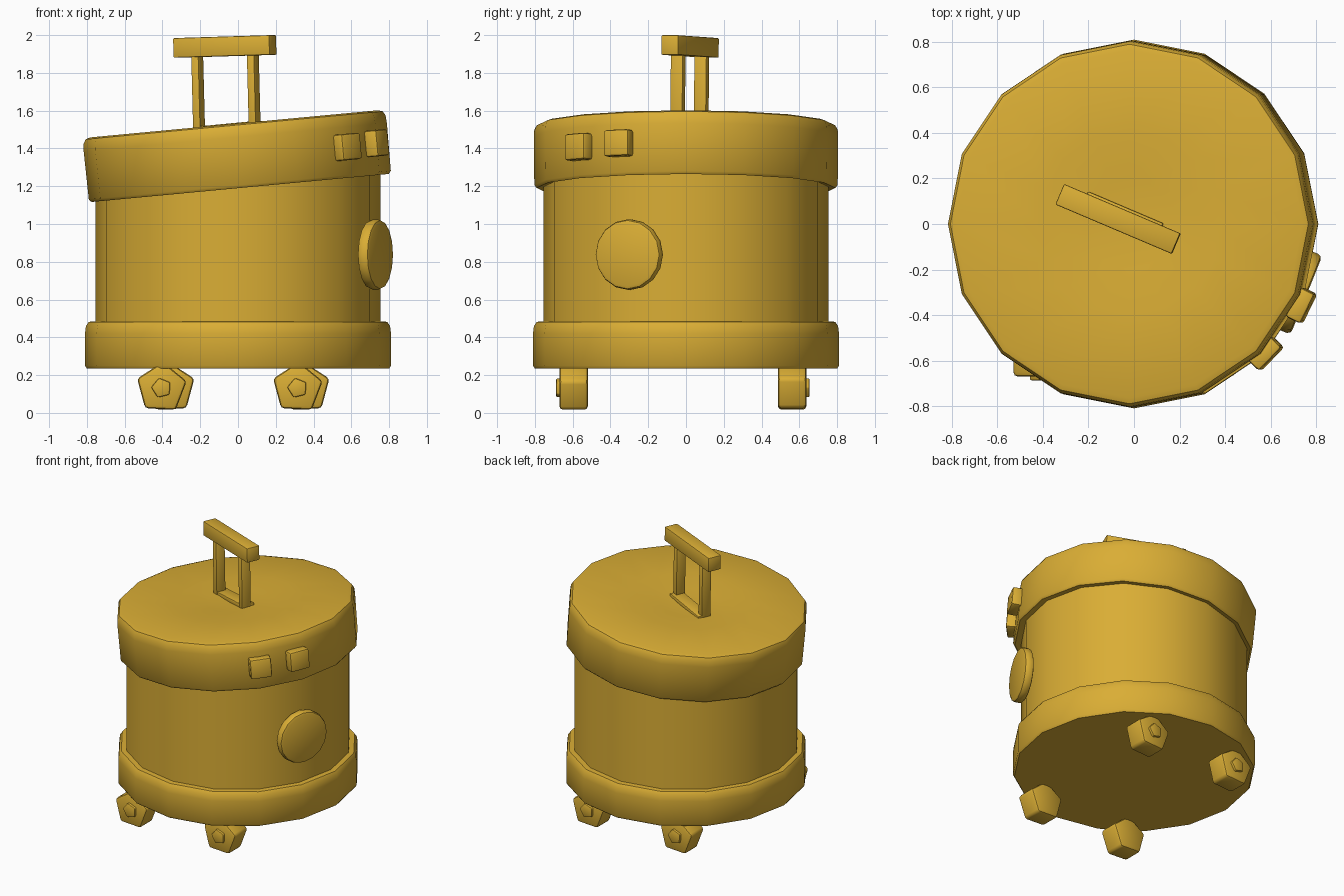
import bpy, bmesh, math
from mathutils import Matrix, Vector

cube = bpy.data.objects.get("Cube")
if cube:
    bpy.data.objects.remove(cube, do_unlink=True)

mat = bpy.data.materials.new("mustard yellow")
mat.use_nodes = True
YELLOW = (0.70, 0.42, 0.035, 1)
mat.diffuse_color = YELLOW
mat.node_tree.nodes["Principled BSDF"].inputs["Base Color"].default_value = YELLOW

LID_TILT = Matrix.Rotation(-0.094, 4, 'Y')


def finish(name, bm, matrix, bevel=0, segments=2, angle=40):
    """Turn a bmesh into a placed, bevelled, smooth-shaded object."""
    bmesh.ops.recalc_face_normals(bm, faces=bm.faces)
    if bevel:
        edges = [e for e in bm.edges if e.calc_face_angle(0) > math.radians(50)]
        bmesh.ops.bevel(bm, geom=edges, offset=bevel, segments=segments,
                        profile=0.5, affect='EDGES', clamp_overlap=True)
    mesh = bpy.data.meshes.new(name)
    bm.to_mesh(mesh)
    bm.free()
    mesh.materials.append(mat)
    obj = bpy.data.objects.new(name, mesh)
    bpy.context.collection.objects.link(obj)
    obj.matrix_world = matrix
    bpy.ops.object.select_all(action='DESELECT')
    obj.select_set(True)
    bpy.context.view_layer.objects.active = obj
    bpy.ops.object.shade_smooth_by_angle(angle=math.radians(angle))
    return obj


def lathe(name, profile, matrix, sides=16):
    """Stack rings of (radius, height); zero radius closes to a point."""
    bm = bmesh.new()
    rings = []
    for r, z in profile:
        if r == 0:
            rings.append([bm.verts.new((0, 0, z))] * sides)
        else:
            rings.append([bm.verts.new((r * math.cos(t), r * math.sin(t), z))
                          for t in (math.tau * i / sides for i in range(sides))])
    for low, high in zip(rings, rings[1:]):
        for i in range(sides):
            j = (i + 1) % sides
            corners = dict.fromkeys((low[i], low[j], high[j], high[i]))
            bm.faces.new(list(corners))
    return finish(name, bm, matrix)


def box(name, size, matrix, bevel):
    bm = bmesh.new()
    bmesh.ops.create_cube(bm, size=1, matrix=Matrix.Diagonal((*size, 1)))
    return finish(name, bm, matrix, bevel)


def disc(name, sides, radius, depth, matrix, bevel, turn=0):
    """Bevelled prism whose axis is local z."""
    bm = bmesh.new()
    bmesh.ops.create_cone(bm, cap_ends=True, segments=sides, radius1=radius,
                          radius2=radius, depth=depth,
                          matrix=Matrix.Rotation(turn, 4, 'Z'))
    return finish(name, bm, matrix, bevel)


def at(x, y, z):
    return Matrix.Translation((x, y, z))


# Drum and lower rim
lathe("drum_body", [(0, 0.3), (0.755, 0.3), (0.755, 1.32), (0, 1.32)], at(0, 0, 0))
lathe("lower_rim", [(0, 0.235), (0.8, 0.235), (0.81, 0.25), (0.81, 0.42),
                    (0.805, 0.46), (0.79, 0.482), (0.75, 0.485)], at(0, 0, 0))

# Tilted lid with a shallow dimple under the handle
lathe("tilted_lid", [(0.74, -0.16), (0.79, -0.17), (0.803, -0.155), (0.806, 0.1),
                     (0.803, 0.14), (0.79, 0.163), (0.765, 0.171), (0.4, 0.17),
                     (0.2, 0.158), (0, 0.145)],
      at(-0.005, 0, 1.36) @ LID_TILT)

# Carry handle: two posts, a foot strip and a grip bar
handle = (at(-0.07, 0.022, 1.94) @ Matrix.Rotation(math.radians(-23), 4, 'Z')
          @ Matrix.Rotation(-0.028, 4, 'Y'))
box("handle_grip", (0.555, 0.098, 0.104), handle, 0.006)
for side, x in (("right", -0.16), ("left", 0.16)):
    box(side + "_handle_post", (0.042, 0.07, 0.46), handle @ at(x, 0, -0.25), 0.004)
box("handle_foot", (0.36, 0.09, 0.03), handle @ at(0, 0.015, -0.425)
    @ Matrix.Rotation(-0.06, 4, 'Y'), 0.004)

# Round side port
port = at(0.728, -0.3, 0.838) @ Matrix.Rotation(math.radians(-22), 4, 'Z')
disc("side_port", 16, 0.187, 0.065, port @ Matrix.Rotation(math.pi / 2, 4, 'Y'), 0.02)

# Two square buttons on the lid
for name, pos, yaw in (("front_button", (0.578, -0.568, 1.408), -44),
                       ("side_button", (0.735, -0.357, 1.428), -26)):
    box(name, (0.075, 0.145, 0.14),
        at(*pos) @ LID_TILT @ Matrix.Rotation(math.radians(yaw), 4, 'Z'), 0.014)

# Pentagonal wheels with hubs facing outward
for name, x, y, facing in (("front_right", -0.405, -0.595, 0),
                           ("front_left", 0.315, -0.595, 0),
                           ("back_right", -0.36, 0.562, math.pi),
                           ("back_left", 0.355, 0.562, math.pi)):
    axle = (at(x, y, 0.132) @ Matrix.Rotation(facing, 4, 'Z')
            @ Matrix.Rotation(math.pi / 2, 4, 'X'))
    turn = math.radians(-75)
    disc(name + "_wheel", 5, 0.138, 0.15, axle, 0.018, turn)
    disc(name + "_hub", 5, 0.055, 0.05, axle @ at(0, 0, 0.067), 0.008, turn + 0.3)
